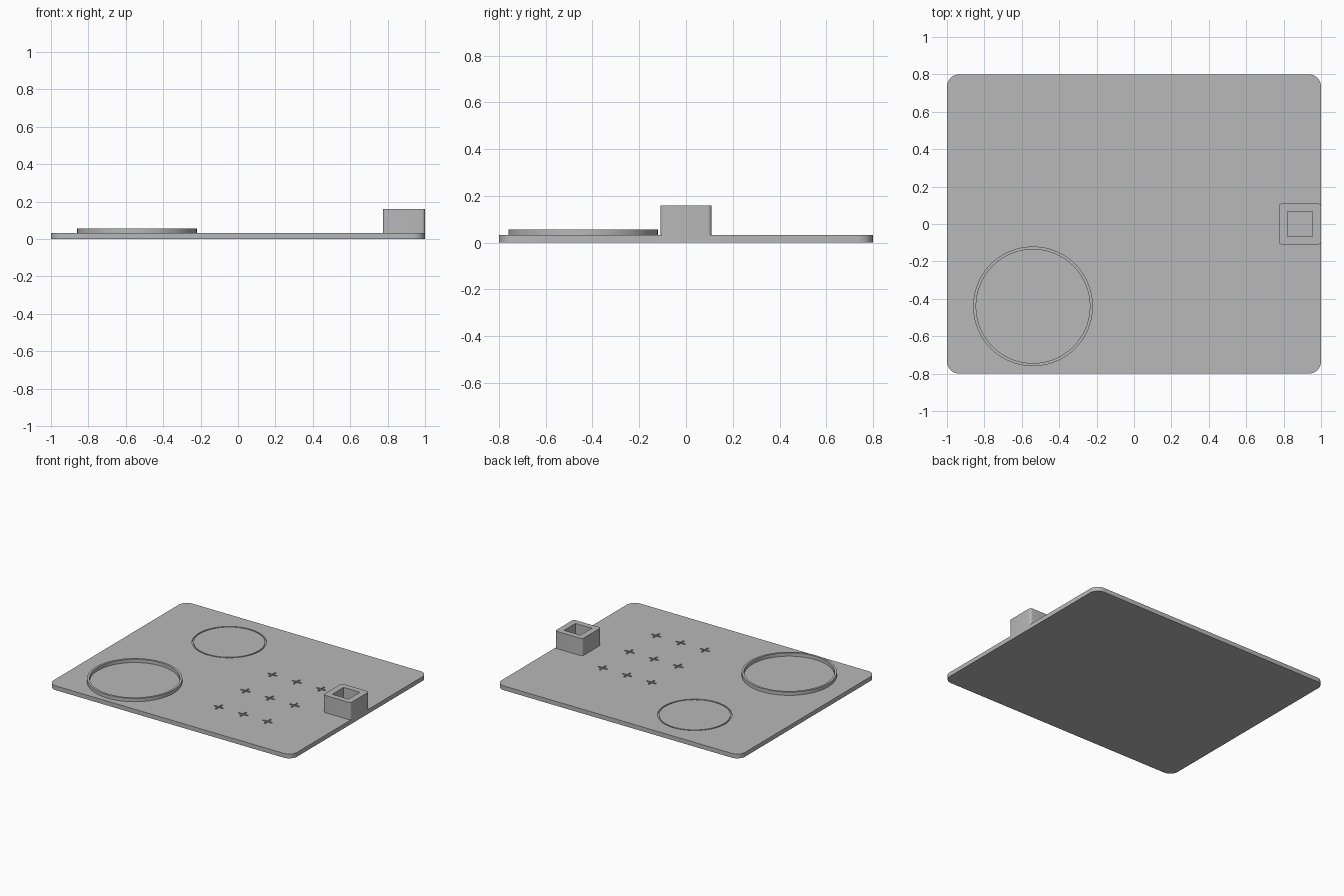
import bpy, bmesh, math

if "Cube" in bpy.data.objects:
    bpy.data.objects.remove(bpy.data.objects["Cube"])

PLATE_TOP = 0.032
GROOVE_DEPTH = 0.008

grey = bpy.data.materials.new("light_grey")
grey.diffuse_color = (0.48, 0.48, 0.48, 1)
grey.use_nodes = True
grey.node_tree.nodes["Principled BSDF"].inputs["Base Color"].default_value = grey.diffuse_color


def circle(cx, cy, r, n=96):
    return [(cx + r * math.cos(2 * math.pi * i / n),
             cy + r * math.sin(2 * math.pi * i / n)) for i in range(n)]


def rounded_rect(x0, x1, y0, y1, r, n=8):
    pts = []
    centres = [(x1 - r, y1 - r), (x0 + r, y1 - r), (x0 + r, y0 + r), (x1 - r, y0 + r)]
    for k, (cx, cy) in enumerate(centres):
        for i in range(n + 1):
            a = math.pi / 2 * (k + i / n)
            pts.append((cx + r * math.cos(a), cy + r * math.sin(a)))
    return pts


def plus(cx, cy, arm, w):
    corner = [(arm, -w), (arm, w), (w, w)]
    pts = []
    for k in range(4):
        c, s = round(math.cos(k * math.pi / 2)), round(math.sin(k * math.pi / 2))
        pts += [(cx + c * x - s * y, cy + s * x + c * y) for x, y in corner]
    return pts


def add_prism(bm, pts, z0, z1):
    low = [bm.verts.new((x, y, z0)) for x, y in pts]
    high = [bm.verts.new((x, y, z1)) for x, y in pts]
    bm.faces.new(low[::-1])
    bm.faces.new(high)
    for i in range(len(pts)):
        j = (i + 1) % len(pts)
        bm.faces.new((low[i], low[j], high[j], high[i]))


def add_tube(bm, cx, cy, r_out, r_in, z0, z1):
    loops = [[bm.verts.new((x, y, z)) for x, y in circle(cx, cy, r)]
             for r, z in ((r_out, z0), (r_out, z1), (r_in, z1), (r_in, z0))]
    for k in range(4):
        a, b = loops[k], loops[(k + 1) % 4]
        for i in range(len(a)):
            j = (i + 1) % len(a)
            bm.faces.new((a[i], a[j], b[j], b[i]))


def finish(name, bm):
    bmesh.ops.recalc_face_normals(bm, faces=bm.faces)
    mesh = bpy.data.meshes.new(name)
    bm.to_mesh(mesh)
    bm.free()
    mesh.materials.append(grey)
    obj = bpy.data.objects.new(name, mesh)
    bpy.context.collection.objects.link(obj)
    return obj


def activate(obj):
    bpy.ops.object.select_all(action='DESELECT')
    obj.select_set(True)
    bpy.context.view_layer.objects.active = obj


def cut(obj, cutter):
    mod = obj.modifiers.new("cut", 'BOOLEAN')
    mod.operation = 'DIFFERENCE'
    mod.solver = 'EXACT'
    mod.object = cutter
    activate(obj)
    bpy.ops.object.modifier_apply(modifier=mod.name)
    bpy.data.objects.remove(cutter)


def smooth(obj):
    activate(obj)
    bpy.ops.object.shade_smooth_by_angle(angle=math.radians(30))


# Base plate with rounded corners
bm = bmesh.new()
add_prism(bm, rounded_rect(-1, 1, -0.8, 0.8, 0.065), 0, PLATE_TOP)
plate = finish("base_plate", bm)

# Engraved circle and 3 x 3 grid of crosses
bm = bmesh.new()
z0, z1 = PLATE_TOP - GROOVE_DEPTH, PLATE_TOP + 0.02
add_tube(bm, -0.38, 0.44, 0.25, 0.24, z0, z1)
for i in range(3):
    for j in range(3):
        add_prism(bm, plus(0.155 + 0.2 * i, -0.445 + 0.314 * j, 0.038, 0.006), z0, z1)
cut(plate, finish("engraving_cutter", bm))
smooth(plate)

# Raised circular rim
bm = bmesh.new()
add_tube(bm, -0.54, -0.44, 0.32, 0.304, PLATE_TOP, 0.057)
smooth(finish("round_rim", bm))

# Square socket block on the right edge
bm = bmesh.new()
add_prism(bm, rounded_rect(0.775, 1.0, -0.109, 0.109, 0.016, 5), PLATE_TOP, 0.16)
block = finish("socket_block", bm)
bm = bmesh.new()
add_prism(bm, [(0.82, -0.067), (0.954, -0.067), (0.954, 0.067), (0.82, 0.067)], 0.02, 0.2)
cut(block, finish("socket_cutter", bm))
smooth(block)
